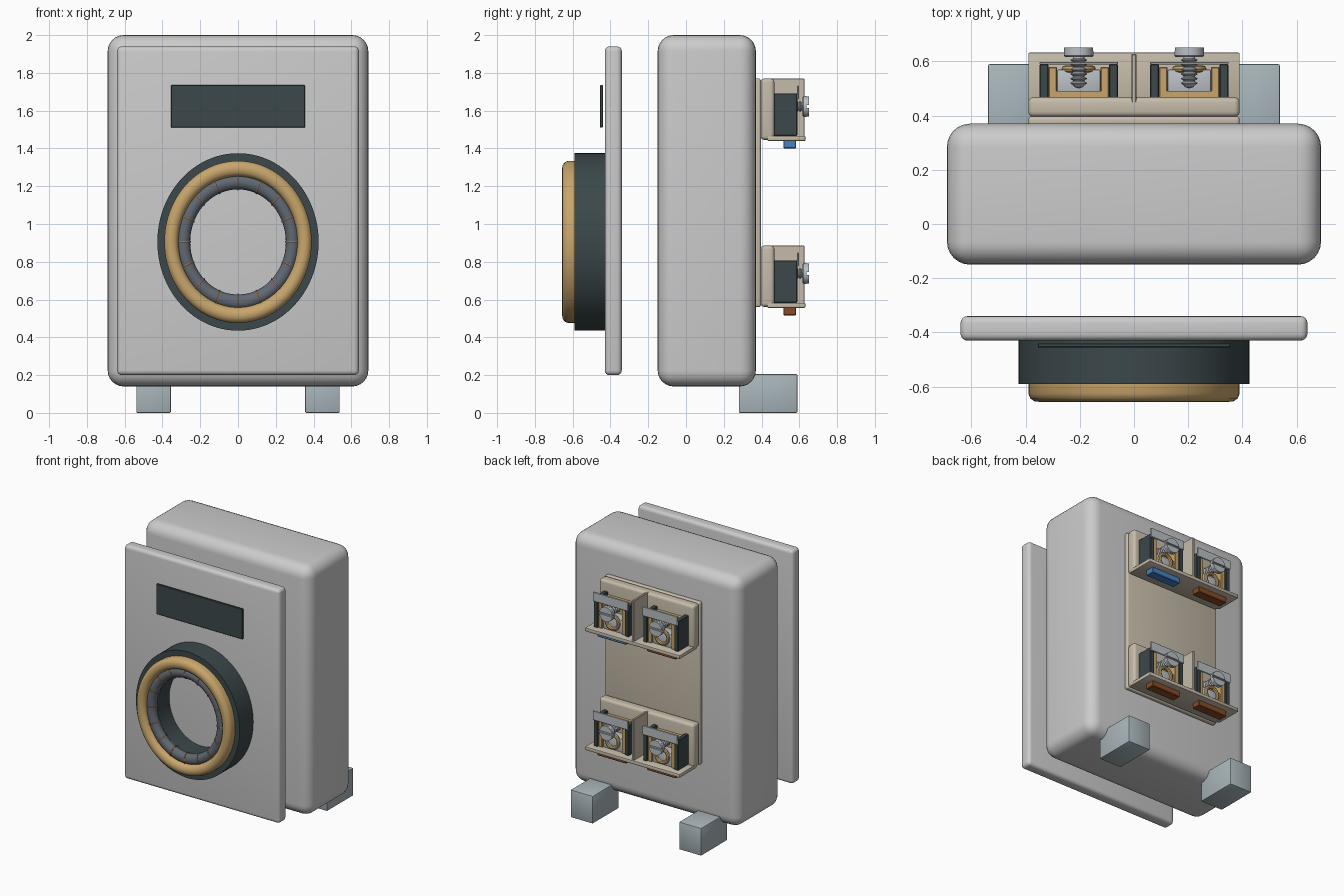
import bpy, bmesh
from math import sin, cos, pi, radians, acos
from mathutils import Matrix, Vector

if "Cube" in bpy.data.objects:
    bpy.data.objects.remove(bpy.data.objects["Cube"])


def mat(name, rgb):
    m = bpy.data.materials.new(name)
    m.diffuse_color = (*rgb, 1)
    m.use_nodes = True
    m.node_tree.nodes["Principled BSDF"].inputs["Base Color"].default_value = m.diffuse_color
    return m


SHELL = mat("shell", (0.60, 0.63, 0.60))
DARK = mat("dark", (0.045, 0.065, 0.07))
TAN = mat("tan", (0.58, 0.38, 0.15))
SLATE = mat("slate", (0.12, 0.14, 0.17))
COPPER = mat("copper", (0.55, 0.22, 0.08))
CREAM = mat("cream", (0.56, 0.50, 0.40))
STEEL = mat("steel", (0.5, 0.53, 0.56))
FOOT = mat("foot", (0.40, 0.47, 0.50))
BLUE = mat("blue", (0.06, 0.22, 0.55))
BROWN = mat("brown", (0.25, 0.07, 0.02))


def finish(bm, name, material):
    bmesh.ops.remove_doubles(bm, verts=bm.verts, dist=1e-5)
    bmesh.ops.recalc_face_normals(bm, faces=bm.faces)
    me = bpy.data.meshes.new(name)
    bm.to_mesh(me)
    bm.free()
    me.materials.append(material)
    ob = bpy.data.objects.new(name, me)
    bpy.context.collection.objects.link(ob)
    bpy.context.view_layer.objects.active = ob
    bpy.ops.object.select_all(action='DESELECT')
    ob.select_set(True)
    bpy.ops.object.shade_smooth_by_angle(angle=radians(35))
    return ob


def box(name, x, y, z, material, bevel=0.0, seg=3):
    """Box from (min, max) pairs with optional rounded edges."""
    bm = bmesh.new()
    bmesh.ops.create_cube(bm, size=1)
    for v in bm.verts:
        v.co = [a[0] + (c + 0.5) * (a[1] - a[0]) for a, c in zip((x, y, z), v.co)]
    if bevel:
        bmesh.ops.bevel(bm, geom=bm.edges[:], offset=bevel, segments=seg,
                        profile=0.5, affect='EDGES')
    return finish(bm, name, material)


def lathe(name, profile, cx, cz, material, stretch=1.0, n=64):
    """Revolve a closed (radius, y) profile around the y axis."""
    bm = bmesh.new()
    rings = []
    for i in range(n):
        a = 2 * pi * i / n
        rings.append([bm.verts.new((cx + r * cos(a), y, cz + stretch * r * sin(a)))
                      for r, y in profile])
    k = len(profile)
    for i in range(n):
        p, q = rings[i], rings[(i + 1) % n]
        for j in range(k):
            if profile[j][0] == 0 and profile[(j + 1) % k][0] == 0:
                continue
            bm.faces.new((p[j], p[(j + 1) % k], q[(j + 1) % k], q[j]))
    return finish(bm, name, material)


def prism(name, pts, y0, y1, material):
    """Extrude an (x, z) outline along y."""
    bm = bmesh.new()
    f = bm.faces.new([bm.verts.new((x, y0, z)) for x, z in pts])
    ext = bmesh.ops.extrude_face_region(bm, geom=[f])
    bmesh.ops.translate(bm, vec=(0, y1 - y0, 0),
                        verts=[g for g in ext['geom'] if isinstance(g, bmesh.types.BMVert)])
    return finish(bm, name, material)


def circle(r, y, r2, n=12):
    return [(r + r2 * cos(2 * pi * i / n), y + r2 * sin(2 * pi * i / n)) for i in range(n)]


# Housing, front panel, display, feet
box("housing", (-0.69, 0.69), (-0.15, 0.37), (0.14, 2.0), SHELL, 0.085, 6)
box("front_panel", (-0.64, 0.64), (-0.43, -0.34), (0.2, 1.94), SHELL, 0.025, 4)
box("display", (-0.355, 0.355), (-0.455, -0.44), (1.51, 1.735), DARK, 0.003, 1)
for s, side in ((-1, "left"), (1, "right")):
    box("foot_" + side, sorted((s * 0.355, s * 0.538)), (0.28, 0.59), (0, 0.205),
        FOOT, 0.006, 2)

# Oval transformer ring: dark bezel, tan rim, slate core with copper windings
CZ, ST = 0.905, 1.1
lathe("ring_bezel", [(0.427, -0.43), (0.427, -0.59), (0.265, -0.59), (0.265, -0.43)],
      0, CZ, DARK, ST, 96)
rim = [(0.315, -0.585), (0.39, -0.585), (0.39, -0.625), (0.383, -0.643), (0.367, -0.654),
       (0.350, -0.656), (0.333, -0.651), (0.321, -0.640), (0.315, -0.622)]
lathe("ring_rim", rim, 0, CZ, TAN, ST, 96)
lathe("ring_core", circle(0.289, -0.598, 0.036, 16), 0, CZ, SLATE, ST, 96)
bm = bmesh.new()
N, M, K = 16, 20, 6
for w in range(N):
    t = 2 * pi * w / N
    radial, side = Vector((cos(t), 0, sin(t))), Vector((-sin(t), 0, cos(t)))
    loops = []
    for i in range(M):
        a = 2 * pi * i / M
        loop = []
        for j in range(K):
            b = 2 * pi * j / K
            d = 0.037 + 0.004 * cos(b)
            p = radial * (0.289 + d * cos(a)) + side * (0.004 * sin(b))
            loop.append(bm.verts.new((p.x, -0.598 + d * sin(a), CZ + ST * p.z)))
        loops.append(loop)
    for i in range(M):
        for j in range(K):
            p, q = loops[i], loops[(i + 1) % M]
            bm.faces.new((p[j], p[(j + 1) % K], q[(j + 1) % K], q[j]))
finish(bm, "windings", COPPER)


def terminal(tag, cx, z, wire):
    """One screw terminal; z is the top of the shelf."""
    for s, side in ((-1, "a"), (1, "b")):
        box(f"{tag}_cheek_{side}", sorted((cx + s * 0.112, cx + s * 0.145)),
            (0.46, 0.59), (z, z + 0.225), DARK, 0.004, 1)
        box(f"{tag}_clamp_{side}", sorted((cx + s * 0.08, cx + s * 0.112)),
            (0.46, 0.58), (z, z + 0.205), TAN, 0.004, 1)
    box(tag + "_clamp_back", (cx - 0.085, cx + 0.085), (0.46, 0.49), (z, z + 0.205), TAN)
    box(tag + "_clamp_block", (cx - 0.08, cx + 0.08), (0.48, 0.57), (z, z + 0.10), STEEL, 0.006, 2)
    lathe(tag + "_wire_hole", circle(0.05, 0.572, 0.013, 8), cx, z + 0.068, TAN, 1, 32)
    box(tag + "_label_plate", (cx - 0.145, cx + 0.145), (0.588, 0.598),
        (z + 0.195, z + 0.265), STEEL, 0.003, 1)
    # Screw: threaded shank and slotted head
    zs = z + 0.155
    shank = [(0, 0.50), (0.016, 0.505)]
    for i in range(6):
        y = 0.512 + i * 0.017
        shank += [(0.021, y), (0.030, y + 0.006), (0.030, y + 0.009), (0.021, y + 0.014)]
    shank += [(0.021, 0.625), (0, 0.625)]
    lathe(tag + "_screw_shank", shank, cx, zs, STEEL, 1, 24)
    lathe(tag + "_screw_head", [(0, 0.617), (0.05, 0.617), (0.055, 0.622), (0.055, 0.639),
                                (0, 0.639)], cx, zs, STEEL, 1, 32)
    a0 = acos(0.007 / 0.054)
    for s, side in ((-1, "lower"), (1, "upper")):
        arc = [-a0 + 2 * a0 * i / 14 for i in range(15)]
        prism(f"{tag}_screw_head_{side}",
              [(cx + 0.054 * sin(a), zs + s * 0.054 * cos(a)) for a in arc],
              0.637, 0.652, STEEL)
    # Coloured wire entry under the shelf
    box(tag + "_wire_entry", (cx - 0.12, cx + 0.12), (0.515, 0.583), (z - 0.067, z - 0.01),
        wire, 0.004, 1)


# Rear mounting plate and two double terminal blocks
box("rear_plate", (-0.39, 0.39), (0.36, 0.397), (0.56, 1.77), CREAM, 0.012, 3)
for name, z, wires in (("upper", 1.467, (BROWN, BLUE)), ("lower", 0.583, (BROWN, BROWN))):
    box(name + "_block", (-0.39, 0.39), (0.395, 0.468), (z - 0.022, z + 0.303), CREAM, 0.02, 4)
    box(name + "_shelf", (-0.39, 0.39), (0.43, 0.632), (z - 0.027, z), CREAM, 0.005, 2)
    box(name + "_divider", (-0.009, 0.009), (0.445, 0.627), (z - 0.01, z + 0.303), CREAM, 0.003, 1)
    terminal(name + "_terminal_1", -0.204, z, wires[0])
    terminal(name + "_terminal_2", 0.204, z, wires[1])
